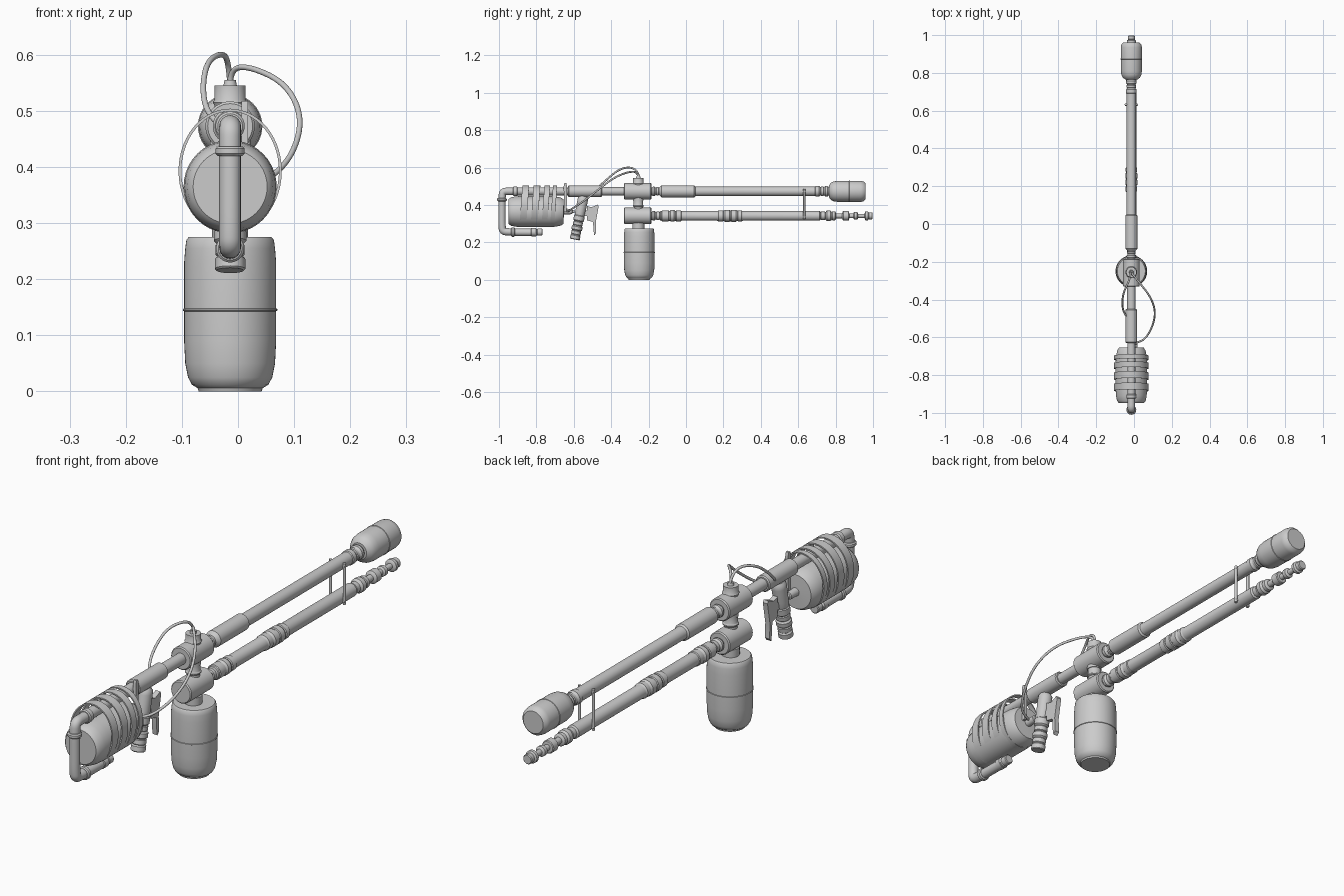
import bpy, bmesh, math
from mathutils import Vector

if "Cube" in bpy.data.objects:
    bpy.data.objects.remove(bpy.data.objects["Cube"])

CX = -0.014          # centre plane of the device
UP, LOW = 0.473, 0.342   # heights of upper and lower barrel


def finish(name, bm, angle=35):
    bmesh.ops.recalc_face_normals(bm, faces=bm.faces)
    me = bpy.data.meshes.new(name)
    bm.to_mesh(me)
    bm.free()
    ob = bpy.data.objects.new(name, me)
    bpy.context.collection.objects.link(ob)
    bpy.ops.object.select_all(action='DESELECT')
    ob.select_set(True)
    bpy.context.view_layer.objects.active = ob
    bpy.ops.object.shade_smooth_by_angle(angle=math.radians(angle))
    return ob


def lathe(name, profile, origin, axis, seg=40):
    """Closed solid of revolution; profile is (distance along axis, radius)."""
    rot = Vector(axis).to_track_quat('Z', 'Y')
    bm = bmesh.new()
    rings = []
    for d, r in profile:
        rings.append([bm.verts.new(Vector(origin) + rot @ Vector(
            (r * math.cos(2 * math.pi * i / seg), r * math.sin(2 * math.pi * i / seg), d)))
            for i in range(seg)])
    for a, b in zip(rings, rings[1:]):
        for i in range(seg):
            j = (i + 1) % seg
            bm.faces.new((a[i], a[j], b[j], b[i]))
    bm.faces.new(rings[0])
    bm.faces.new(rings[-1])
    return finish(name, bm)


def along_y(name, profile, z):
    return lathe(name, profile, (CX, 0, z), (0, 1, 0))


def rib(y0, y1, r, bevel=0.004):
    """Profile piece: a bevelled collar."""
    return [(y0, r - bevel), (y0 + bevel, r), (y1 - bevel, r), (y1, r - bevel)]


def steps(*parts):
    out = []
    for a, b, r in parts:
        out += rib(a, b, r, 0.003)
    return out


def tube(name, pts, r, kind='NURBS'):
    cu = bpy.data.curves.new(name, 'CURVE')
    cu.dimensions = '3D'
    cu.bevel_depth = r
    cu.bevel_resolution = 6
    cu.use_fill_caps = True
    sp = cu.splines.new(kind)
    sp.points.add(len(pts) - 1)
    for p, co in zip(sp.points, pts):
        p.co = (*co, 1)
    if kind == 'NURBS':
        sp.order_u = 3
        sp.use_endpoint_u = True
        sp.resolution_u = 12
    ob = bpy.data.objects.new(name, cu)
    bpy.context.collection.objects.link(ob)
    return ob


def plate(name, yz, x, width):
    """Side outline extruded across x."""
    bm = bmesh.new()
    f = bm.faces.new([bm.verts.new((x - width / 2, y, z)) for y, z in yz])
    ext = bmesh.ops.extrude_face_region(bm, geom=[f])
    bmesh.ops.translate(bm, vec=(width, 0, 0),
                        verts=[v for v in ext['geom'] if isinstance(v, bmesh.types.BMVert)])
    return finish(name, bm)


# Hanging bottle and its seam
lathe('bottle', [(0, .056), (.006, .058), (.012, .068), (.025, .075), (.05, .08), (.09, .082),
                 (.143, .082), (.144, .084), (.147, .084), (.148, .082), (.23, .082),
                 (.255, .08), (.27, .078), (.275, .074)], (CX, -.25, 0), (0, 0, 1), 56)

# Valve column with two cross hubs
lathe('valve_column', [(.27, .032), (.305, .032), (.305, .024), (.39, .024)]
      + steps((.39, .40, .029)) + [(.402, .025), (.425, .025), (.425, .028), (.51, .028),
      (.515, .031), (.52, .0275), (.545, .0275), (.545, .012), (.555, .010)],
      (CX, -.255, 0), (0, 0, 1))
for nm, z in (('upper_hub', UP), ('lower_hub', LOW)):
    along_y(nm, rib(-.332, -.185, .044), z)

# Upper barrel: rear sleeve, front sleeve, long tube and collars
along_y('rear_barrel', [(-.92, .021), (-.63, .021)] + rib(-.63, -.45, .031)
        + [(-.45, .022), (-.33, .022)], UP)
along_y('front_barrel', [(-.19, .02)] + steps((-.18, -.165, .025), (-.16, -.145, .022))
        + rib(-.137, .05, .032, .006) + [(.06, .025), (.685, .025)]
        + steps((.69, .715, .028), (.72, .737, .025), (.742, .76, .028)) + [(.77, .02)], UP)
along_y('muzzle_can', [(.765, .032), (.775, .046), (.79, .053), (.81, .056), (.872, .056),
                       (.873, .0575), (.876, .0575), (.877, .056), (.935, .056),
                       (.95, .053), (.96, .043)], UP)

# Lower barrel with ribbed joints and beaded nozzle
along_y('lower_barrel', [(-.19, .019)] + steps((-.18, -.165, .026), (-.16, -.14, .022))
        + [(-.137, .025)] + steps((-.13, -.09, .029), (-.085, -.06, .031), (-.055, -.025, .029))
        + [(-.02, .026), (.165, .026)]
        + steps((.17, .2, .03), (.205, .235, .032), (.24, .27, .032), (.275, .3, .03))
        + [(.305, .026), (.715, .026)]
        + steps((.72, .745, .022), (.75, .775, .028), (.78, .8, .024)) + [(.802, .013), (.835, .013)]
        + steps((.838, .872, .025)) + [(.873, .012), (.895, .012)]
        + steps((.897, .918, .02)) + [(.92, .011), (.955, .011)]
        + steps((.957, .975, .024), (.976, .997, .019)), LOW)

# Twin spacer posts between barrels
for s, nm in ((-1, 'left'), (1, 'right')):
    x = CX + s * .03
    tube('spacer_' + nm, [(x, .632, .325), (x, .632, .485)], .006, 'POLY')
for z in (.336, UP):
    tube('spacer_bar', [(CX - .033, .632, z), (CX + .033, .632, z)], .006, 'POLY')

# Rear tank
along_y('rear_tank', [(-.948, .066), (-.944, .07), (-.935, .076), (-.91, .081), (-.88, .083),
                      (-.73, .083), (-.7, .081), (-.67, .075), (-.655, .066), (-.653, .016),
                      (-.61, .014), (-.608, .009), (-.595, .009)], .365)

# Slanted straps wrapping tank and barrel
for k, y in enumerate((-.865, -.805, -.75, -.708)):
    bm = bmesh.new()
    w, n, t = (.036, .036, .03, .022)[k] / 2, 56, .005
    loops = []
    for i in range(n):
        a = 2 * math.pi * i / n
        c, s = math.cos(a), math.sin(a)
        sh = y + .008 * s
        loops.append([bm.verts.new((CX + (.092 - d) * c, sh + e, .393 + (.111 - d) * s))
                      for d, e in ((0, -w), (0, w), (t, w), (t, -w))])
    for i in range(n):
        a, b = loops[i], loops[(i + 1) % n]
        for j in range(4):
            bm.faces.new((a[j], a[(j + 1) % 4], b[(j + 1) % 4], b[j]))
    finish('strap_%d' % k, bm)

# Curved return pipe behind the tank
tube('return_pipe', [(CX, -.89, UP), (CX, -.94, UP), (CX, -.98, UP), (CX, -.984, .44), (CX, -.984, .36),
                     (CX, -.984, .29), (CX, -.98, .258), (CX, -.94, .256), (CX, -.9, .254),
                     (CX, -.8, .254)], .0195)
lathe('pipe_collar', rib(.42, .437, .026), (CX, -.984, 0), (0, 0, 1))
along_y('pipe_elbow_collar', rib(-.925, -.9, .026), UP)
along_y('pipe_lower_collar', rib(-.935, -.915, .025), .255)
along_y('pipe_end_cap', steps((-.83, -.8, .022), (-.797, -.768, .019)), .255)

# Ribbed grip, slanted under the rear sleeve
lathe('grip', [(0, .02), (.01, .027), (.025, .028), (.08, .027), (.1, .027)]
      + steps((.105, .135, .029), (.138, .16, .026), (.163, .185, .029), (.188, .21, .026),
              (.212, .236, .027)), (CX, -.548, .447), (0, -.2, -.98))

# Trigger lever and its mount
plate('trigger', [(-.53, .395), (-.505, .388), (-.472, .402), (-.467, .392), (-.482, .31),
                  (-.48, .25), (-.49, .238), (-.494, .26), (-.497, .31), (-.53, .318)], CX, .02)
plate('trigger_mount', [(-.575, .36), (-.575, .335), (-.515, .345), (-.515, .375)], CX, .016)

# Cable bracket
plate('cable_bracket', [(-.652, .365), (-.638, .365), (-.636, .5), (-.64, .518), (-.65, .518),
                        (-.654, .5)], CX + .026, .012)

# Two control cables from the column top
tube('long_cable', [(CX, -.255, .545), (CX, -.258, .575), (.02, -.3, .58), (.085, -.38, .55),
                    (.115, -.46, .49), (.1, -.54, .425), (.06, -.61, .38), (.01, -.63, .366),
                    (CX, -.64, .366)], .005)
tube('short_cable', [(CX, -.25, .545), (CX - .002, -.255, .58), (-.025, -.3, .605), (-.055, -.36, .59),
                     (-.064, -.42, .54), (-.055, -.47, .495), (-.035, -.495, .478)], .005)
